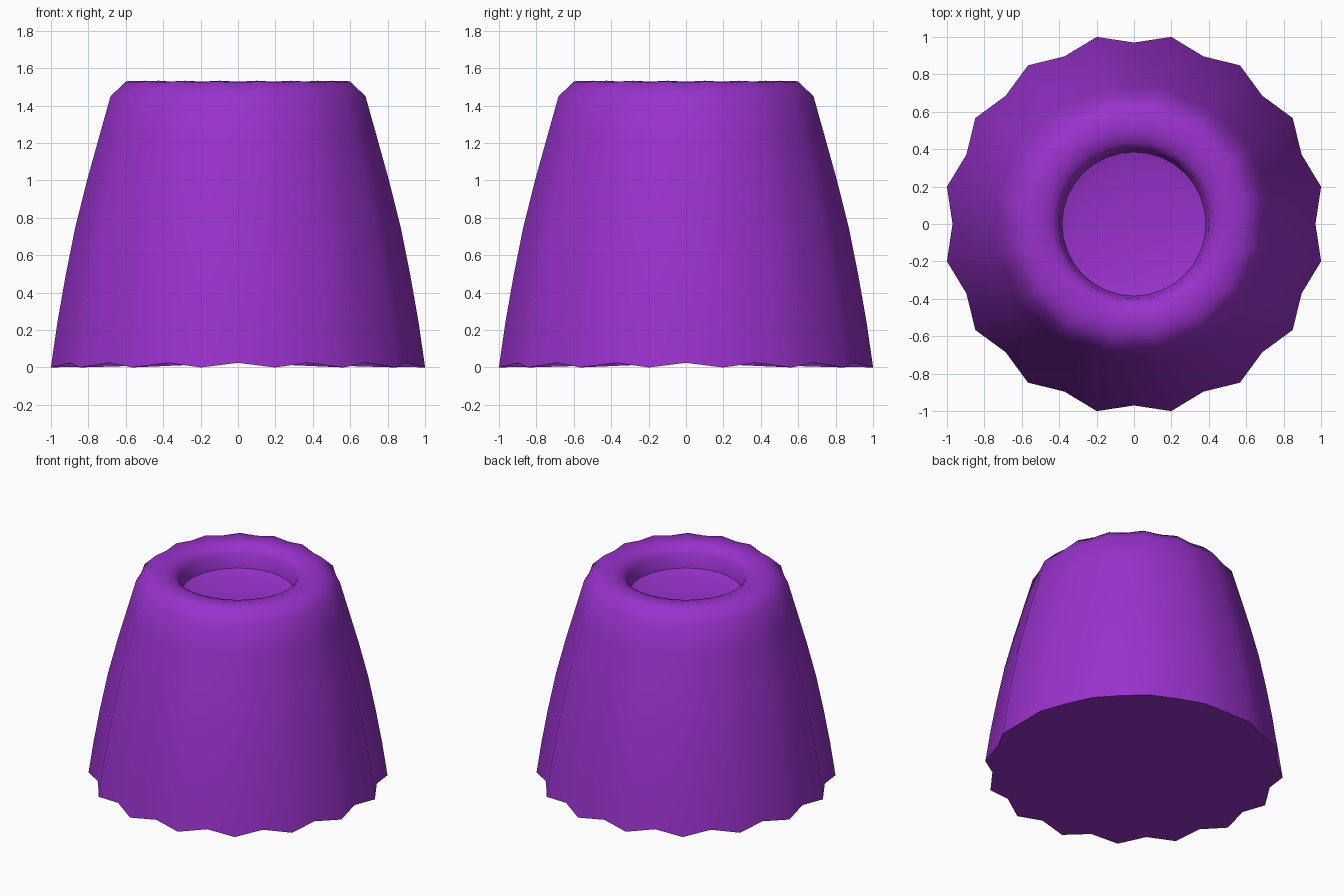
import bpy, bmesh, math

if "Cube" in bpy.data.objects:
    bpy.data.objects.remove(bpy.data.objects["Cube"])

SIDES = 32  # 16 flutes: alternating ridge and groove columns

# Rings from base to recess floor: (ridge radius, ridge z, groove radius, groove z)
rings = [
    (1.02, 0.0, 0.970, 0.025),
    (0.983, 0.25, 0.935, 0.265),
    (0.938, 0.5, 0.893, 0.51),
    (0.887, 0.75, 0.847, 0.755),
    (0.823, 1.0, 0.790, 1.0),
    (0.752, 1.25, 0.727, 1.25),
    (0.695, 1.45, 0.677, 1.445),
    (0.610, 1.53, 0.595, 1.522),
    (0.510, 1.533, 0.500, 1.528),
    (0.440, 1.515, 0.435, 1.512),
    (0.405, 1.475, 0.400, 1.475),
    (0.385, 1.37, 0.385, 1.37),
    (0.300, 1.345, 0.300, 1.345),
]

purple = bpy.data.materials.new("purple")
purple.diffuse_color = (0.319, 0.032, 0.604, 1)
purple.use_nodes = True
purple.node_tree.nodes["Principled BSDF"].inputs["Base Color"].default_value = purple.diffuse_color

# Fluted body with rounded rim and recessed top
bm = bmesh.new()
loops = []
for r0, z0, r1, z1 in rings:
    loop = []
    for i in range(SIDES):
        a = math.pi / 16 * (i + 1)
        ang = a + 0.0
        ridge = (i + 1) % 2 == 1
        r, z = (r0, z0) if ridge else (r1, z1)
        loop.append(bm.verts.new((r * math.cos(ang), r * math.sin(ang), z)))
    loops.append(loop)
for lo, hi in zip(loops, loops[1:]):
    for i in range(SIDES):
        j = (i + 1) % SIDES
        bm.faces.new((lo[i], lo[j], hi[j], hi[i]))

# Caps: slightly hollow underside and recess floor
under = bm.verts.new((0, 0, 0.025))
floor = bm.verts.new((0, 0, 1.335))
for i in range(SIDES):
    j = (i + 1) % SIDES
    bm.faces.new((under, loops[0][j], loops[0][i]))
    bm.faces.new((floor, loops[-1][i], loops[-1][j]))
bmesh.ops.recalc_face_normals(bm, faces=bm.faces)

mesh = bpy.data.meshes.new("fluted_body")
bm.to_mesh(mesh)
bm.free()
body = bpy.data.objects.new("fluted_body", mesh)
bpy.context.collection.objects.link(body)
mesh.materials.append(purple)

bpy.context.view_layer.objects.active = body
body.select_set(True)
bpy.ops.object.shade_smooth_by_angle(angle=math.radians(60))
